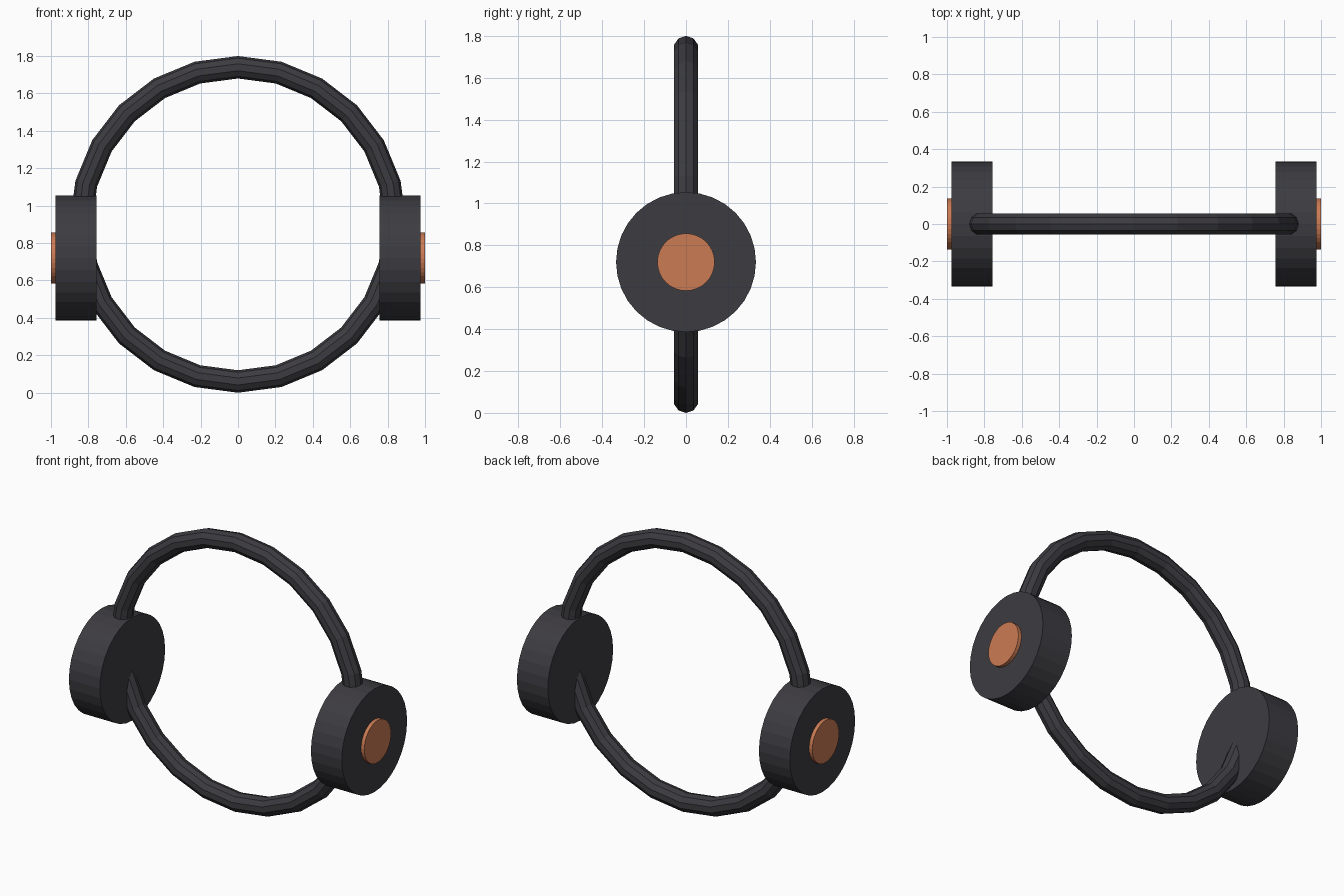
import bpy
from math import pi

if "Cube" in bpy.data.objects:
    bpy.data.objects.remove(bpy.data.objects["Cube"])


def material(name, color):
    mat = bpy.data.materials.new(name)
    mat.diffuse_color = color
    mat.use_nodes = True
    mat.node_tree.nodes["Principled BSDF"].inputs["Base Color"].default_value = mat.diffuse_color
    return mat


dark = material("dark_plastic", (0.046, 0.044, 0.052, 1))
copper = material("copper", (0.6, 0.2, 0.09, 1))


def finish(name, mat):
    obj = bpy.context.object
    obj.name = name
    obj.data.materials.append(mat)


def disc(name, x0, x1, radius, z, mat):
    """Cylinder lying along x, spanning x0 to x1."""
    bpy.ops.mesh.primitive_cylinder_add(
        vertices=32, radius=radius, depth=abs(x1 - x0),
        location=((x0 + x1) / 2, 0, z), rotation=(0, pi / 2, 0))
    finish(name, mat)


# Headband: a full upright ring passing through both ear cups
bpy.ops.mesh.primitive_torus_add(
    major_segments=24, minor_segments=10, major_radius=0.84, minor_radius=0.06,
    location=(0, 0, 0.9), rotation=(pi / 2, 0, 0))
finish("headband", dark)

# Ear cups with a raised copper cap on the outside
CUP_Z = 0.72
for side, s in (("left", -1), ("right", 1)):
    disc(side + "_ear_cup", s * 0.756, s * 0.977, 0.334, CUP_Z, dark)
    disc(side + "_cap", s * 0.93, s * 1.0, 0.137, CUP_Z, copper)
